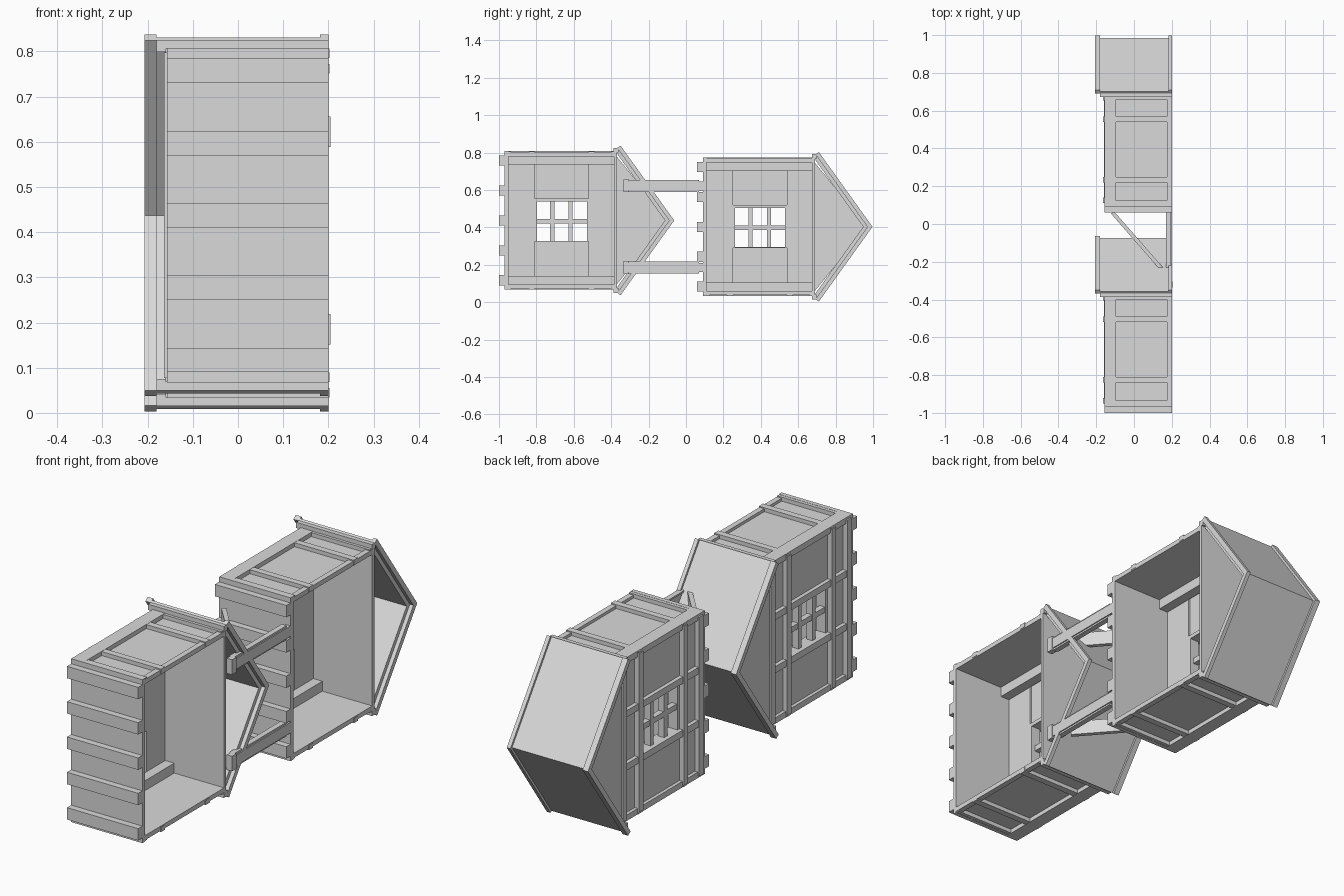
import bpy, bmesh, math
from mathutils import Matrix, Vector

if "Cube" in bpy.data.objects:
    bpy.data.objects.remove(bpy.data.objects["Cube"])

grey = bpy.data.materials.new("plain_grey")
grey.diffuse_color = (0.7, 0.7, 0.7, 1)
grey.use_nodes = True
grey.node_tree.nodes["Principled BSDF"].inputs["Base Color"].default_value = grey.diffuse_color


def finish(name, bm):
    bmesh.ops.recalc_face_normals(bm, faces=bm.faces)
    me = bpy.data.meshes.new(name)
    bm.to_mesh(me)
    bm.free()
    me.materials.append(grey)
    ob = bpy.data.objects.new(name, me)
    bpy.context.collection.objects.link(ob)
    return ob


def boxes(name, items, offset=(0, 0, 0)):
    """One object from boxes given as (x0, x1, y0, y1, z0, z1)."""
    bm = bmesh.new()
    for x0, x1, y0, y1, z0, z1 in items:
        mid = Vector(((x0 + x1) / 2, (y0 + y1) / 2, (z0 + z1) / 2)) + Vector(offset)
        size = Matrix.Diagonal((x1 - x0, y1 - y0, z1 - z0, 1))
        bmesh.ops.create_cube(bm, size=1, matrix=Matrix.Translation(mid) @ size)
    return finish(name, bm)


def extrude_x(name, profile, spans, offset):
    """Extrude a (y, z) profile along x for every span."""
    bm = bmesh.new()
    for x0, x1 in spans:
        vs = [bm.verts.new(Vector((x0, y, z)) + Vector(offset)) for y, z in profile]
        face = bm.faces.new(vs)
        new = bmesh.ops.extrude_face_region(bm, geom=[face])["geom"]
        bmesh.ops.translate(bm, vec=(x1 - x0, 0, 0),
                            verts=[v for v in new if isinstance(v, bmesh.types.BMVert)])
    return finish(name, bm)


def chevron(outer, inner):
    """Roof band between two depths below the outer slope."""
    n = Vector((0.809, 0.588))
    eave, apex = Vector((-0.35, 0.40)), -0.063
    a, b = eave - n * outer, eave - n * inner
    ta, tb = apex - outer / n.x, apex - inner / n.x
    return [(a.x, a.y), (ta, 0), (a.x, -a.y), (b.x, -b.y), (tb, 0), (b.x, b.y)]


def mirrored(items):
    return items + [(a, b, c, d, -f, -e) for a, b, c, d, e, f in items]


def house(prefix, off):
    # thin shell: end wall, ceiling, two long sides
    boxes(prefix + "_end_wall", [(-0.157, 0.2, -0.97, -0.95, -0.37, 0.37)], off)
    boxes(prefix + "_ceiling", [(-0.157, 0.2, -0.385, -0.37, -0.37, 0.37)], off)
    boxes(prefix + "_side_panels",
          mirrored([(-0.14, 0.197, -0.95, -0.385, 0.343, 0.351)]), off)

    # thick window wall with its opening, set back above and below the window
    x0, x1, x2 = -0.142, -0.095, -0.105
    boxes(prefix + "_window_wall", [
        (x0, x1, -0.95, -0.81, -0.343, 0.343), (x0, x1, -0.52, -0.385, -0.343, 0.343),
        (x0, x1, -0.81, -0.797, -0.113, 0.117), (x0, x1, -0.53, -0.52, -0.113, 0.117),
        (x0, x1, -0.797, -0.53, 0.10, 0.117), (x0, x1, -0.797, -0.53, -0.113, -0.109),
        (x0, x2, -0.81, -0.52, 0.117, 0.343), (x0, x2, -0.81, -0.52, -0.343, -0.113)], off)
    boxes(prefix + "_inner_rails",
          mirrored([(x1, x1 + 0.045, -0.95, -0.385, 0.298, 0.343)]), off)
    bars = [(-0.14, -0.11, y - 0.011, y + 0.011, -0.109, 0.10) for y in (-0.715, -0.617)]
    boxes(prefix + "_window_bars", bars + [(-0.138, -0.112, -0.797, -0.53, -0.017, 0.008)], off)

    # outer framing of the window wall
    posts = [(-0.164, x0, y - 0.015, y + 0.015, -0.36, 0.36)
             for y in (-0.935, -0.825, -0.505, -0.39)]
    rails = [(-0.16, x0, -0.95, -0.375, z - 0.015, z + 0.015) for z in (0.117, -0.124)]
    boxes(prefix + "_wall_beams", posts + rails, off)

    # framing over both long sides
    boxes(prefix + "_side_rails", mirrored([
        (-0.157, -0.095, -0.95, -0.385, 0.343, 0.37),
        (0.175, 0.2, -0.95, -0.385, 0.343, 0.364)]), off)
    boxes(prefix + "_cross_beams", mirrored(
        [(-0.16, 0.202, y - 0.015, y + 0.015, 0.348, 0.369) for y in (-0.825, -0.505)] +
        [(-0.156, 0.198, -0.95, -0.935, 0.348, 0.369),
         (-0.156, 0.198, -0.40, -0.385, 0.348, 0.369)]), off)

    # base planks
    boxes(prefix + "_planks", [(-0.157, 0.2, -1.0, -0.97, z - 0.027, z + 0.027)
                               for z in (0.32, 0.16, 0, -0.16, -0.32)], off)

    # roof sheet, eave beams, edge trims, closed gable
    extrude_x(prefix + "_roof", chevron(0.01, 0.04), [(-0.18, 0.182)], off)
    boxes(prefix + "_eave_beams", mirrored([(-0.18, 0.2, -0.387, -0.362, 0.362, 0.388)]), off)
    extrude_x(prefix + "_roof_trim", chevron(0, 0.022), [(-0.207, -0.18), (0.182, 0.2)], off)
    extrude_x(prefix + "_gable", [(-0.385, 0.36), (-0.092, 0), (-0.385, -0.36)],
              [(-0.157, -0.145)], off)


house("front_house", (0, 0, 0.437))
house("rear_house", (0, 1.06, 0.403))

# arms joining the houses, each with an end block and a diagonal brace
for label, z in (("upper", 0.622), ("lower", 0.185)):
    boxes(label + "_arm", [(0.175, 0.2, -0.31, 0.09, z - 0.024, z + 0.024)])
    boxes(label + "_arm_block", [(0.178, 0.205, -0.335, -0.305, z - 0.034, z + 0.034)])
    brace = boxes(label + "_brace", [(-0.2, 0.2, -0.01, 0.01, -0.032, 0.032)])
    brace.location = (0.018, -0.09, z)
    brace.rotation_euler.z = math.atan2(-0.30, 0.262)
    boxes(label + "_arm_flange", [(0.17, 0.195, -0.305, 0.07, z + s - 0.004, z + s + 0.004)
                                  for s in (-0.028, 0.028)])
